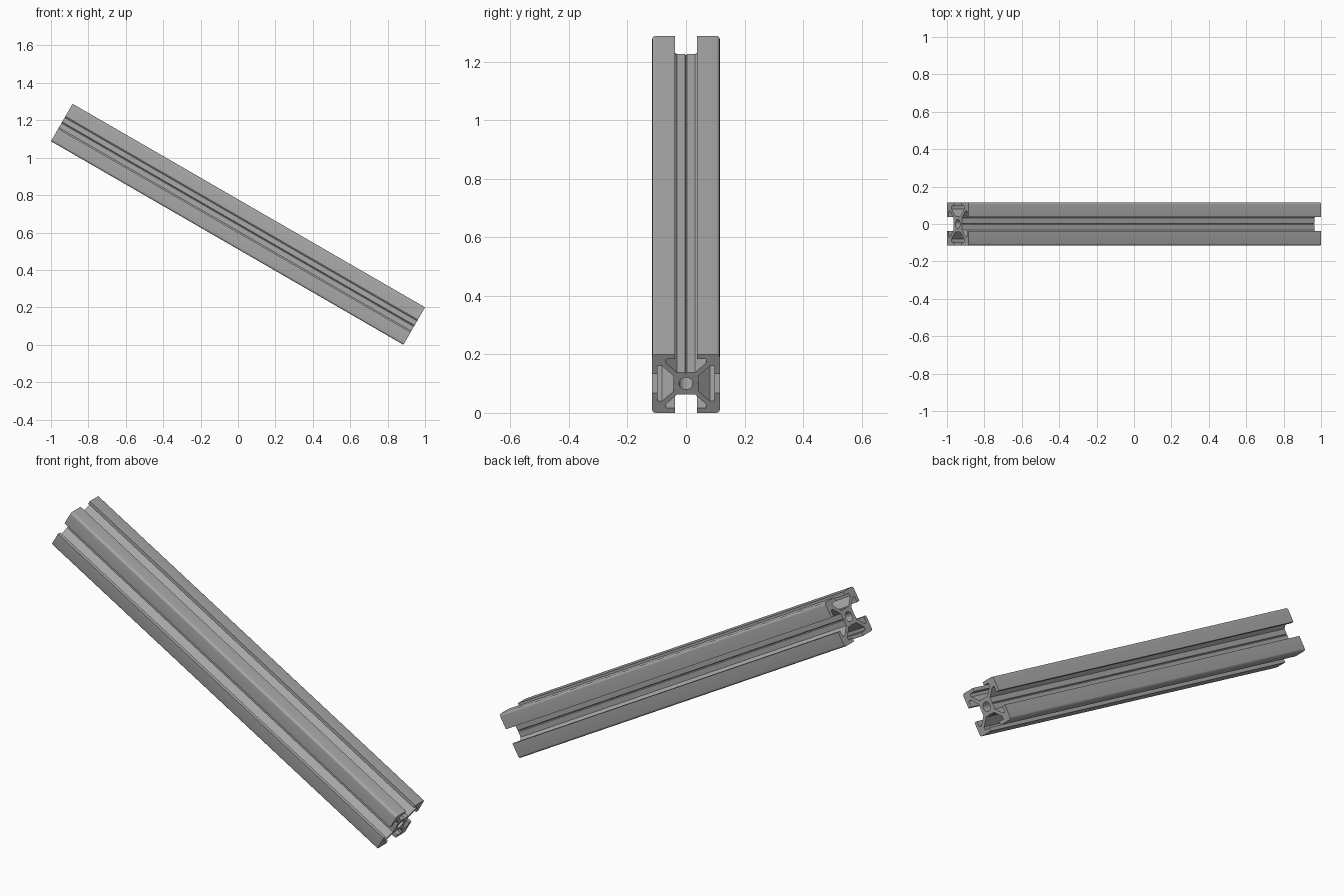
import bpy, bmesh
from math import sin, cos, pi, radians
from mathutils import Matrix

cube = bpy.data.objects.get("Cube")
if cube:
    bpy.data.objects.remove(cube)

TILT = radians(30)
WIDTH = 0.231
HALF = WIDTH / 2
LENGTH = (2 - WIDTH * sin(TILT)) / cos(TILT)
FLOOR, GROOVE = 0.0435, 0.004       # slot floor height, centre groove size
OPENING, LIP, CAVITY = 0.038, 0.097, 0.069
RIB = 0.0123                        # offset of the rib faces from the diagonal
RADIUS, BORE = 0.012, 0.024

# One colour for the whole bar
metal = bpy.data.materials.new("aluminium_grey")
metal.use_nodes = True
colour = (0.4, 0.4, 0.4, 1)
metal.diffuse_color = colour
metal.node_tree.nodes["Principled BSDF"].inputs["Base Color"].default_value = colour

# Half of one slot, from the centre groove out to the lip
half_slot = [(0, FLOOR - GROOVE), (GROOVE, FLOOR), (FLOOR - RIB, FLOOR),
             (CAVITY, CAVITY + RIB), (CAVITY, LIP), (OPENING, LIP), (OPENING, HALF)]

# Rounded outer corner, then the mirrored half of the neighbouring slot
centre = HALF - RADIUS
corner = [(centre + RADIUS * sin(pi / 2 * i / 4), centre + RADIUS * cos(pi / 2 * i / 4))
          for i in range(5)]
quarter = half_slot + corner + [(d, u) for u, d in reversed(half_slot[1:])]

# Four turned quarters make the outline
outline = []
for turn in range(4):
    outline += quarter
    quarter = [(d, -u) for u, d in quarter]
bore = [(BORE * cos(2 * pi * i / 32), BORE * sin(2 * pi * i / 32)) for i in range(32)]

# Fill the section and extrude it along the bar
bm = bmesh.new()
edges = []
for loop in (outline, bore):
    verts = [bm.verts.new((-LENGTH / 2, y, z)) for y, z in loop]
    edges += [bm.edges.new((verts[i - 1], verts[i])) for i in range(len(verts))]
bmesh.ops.triangle_fill(bm, edges=edges, use_beauty=True)
result = bmesh.ops.extrude_face_region(bm, geom=bm.faces[:], use_keep_orig=True)
moved = [g for g in result["geom"] if isinstance(g, bmesh.types.BMVert)]
bmesh.ops.translate(bm, verts=moved, vec=(LENGTH, 0, 0))
bmesh.ops.recalc_face_normals(bm, faces=bm.faces[:])

# Lean the bar so its right end rests on the ground
height = LENGTH * sin(TILT) + WIDTH * cos(TILT)
bm.transform(Matrix.Translation((0, 0, height / 2)) @ Matrix.Rotation(TILT, 4, 'Y'))

mesh = bpy.data.meshes.new("slotted_bar")
bm.to_mesh(mesh)
bm.free()
mesh.materials.append(metal)
bar = bpy.data.objects.new("slotted_bar", mesh)
bpy.context.collection.objects.link(bar)
bpy.context.view_layer.objects.active = bar
bar.select_set(True)
bpy.ops.object.shade_smooth_by_angle(angle=radians(30))
